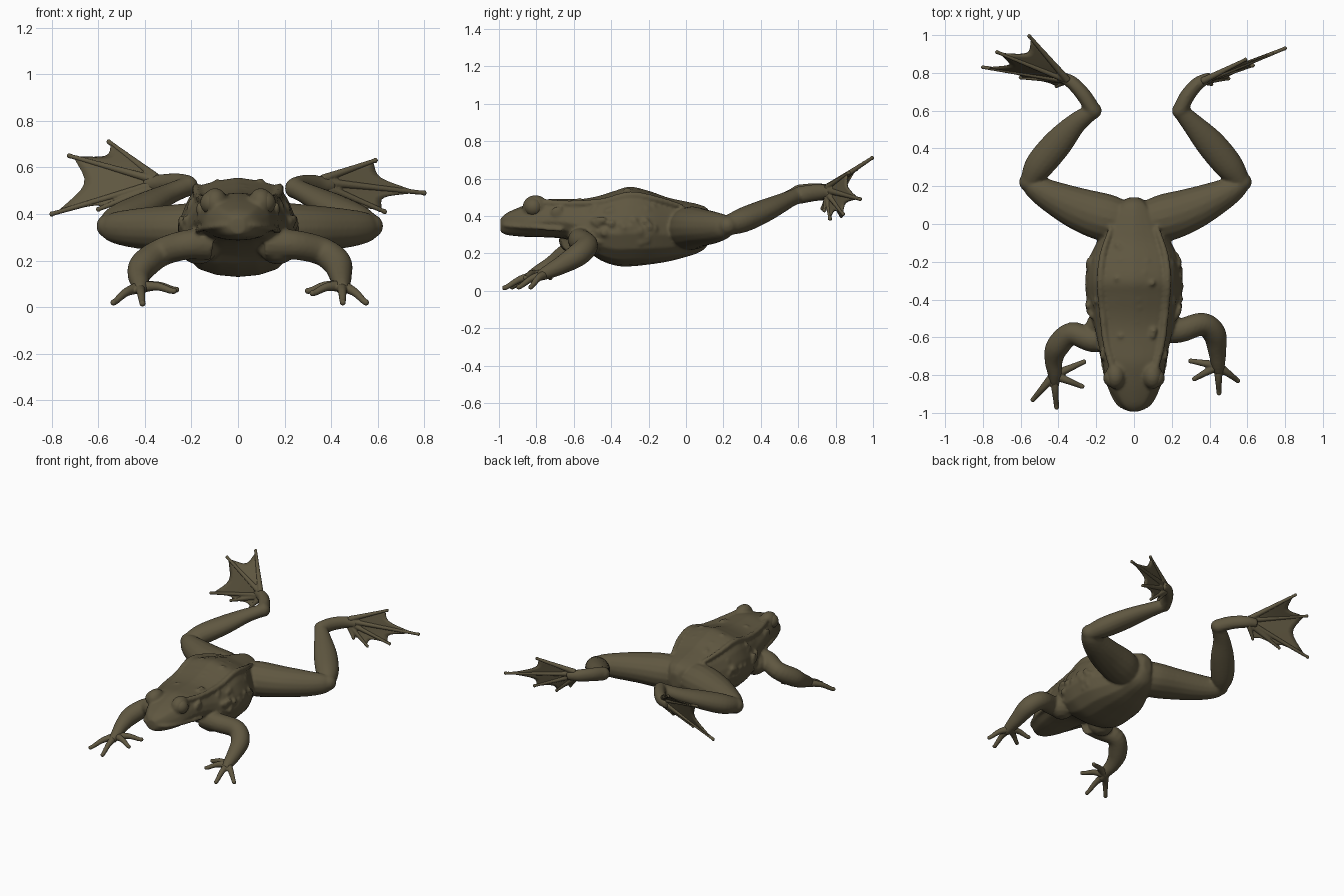
import bpy, bmesh, math, random
from mathutils import Vector

if "Cube" in bpy.data.objects:
    bpy.data.objects.remove(bpy.data.objects["Cube"])

random.seed(4)
skin = bpy.data.materials.new("olive_skin")
skin.diffuse_color = (0.115, 0.095, 0.052, 1)
skin.use_nodes = True
skin.node_tree.nodes["Principled BSDF"].inputs["Base Color"].default_value = skin.diffuse_color


def spline(keys, n=5):
    """Catmull-Rom through tuples of any length."""
    out = []
    for i in range(len(keys) - 1):
        a, b = keys[max(i - 1, 0)], keys[i]
        c, d = keys[i + 1], keys[min(i + 2, len(keys) - 1)]
        for k in range(n):
            t = k / n
            out.append([0.5 * (2 * q + (r - p) * t + (2 * p - 5 * q + 4 * r - s) * t * t
                               + (3 * q - p - 3 * r + s) * t ** 3)
                        for p, q, r, s in zip(a, b, c, d)])
    return out + [list(keys[-1])]


def loft(bm, rings):
    """Skin a list of closed rings and cap both ends."""
    vs = [[bm.verts.new(p) for p in ring] for ring in rings]
    n = len(vs[0])
    for a, b in zip(vs, vs[1:]):
        for i in range(n):
            bm.faces.new((a[i], a[(i + 1) % n], b[(i + 1) % n], b[i]))
    bm.faces.new(vs[0][::-1])
    bm.faces.new(vs[-1])


def limb(bm, keys, sides=16):
    """Tube through (x, y, z, horizontal radius, vertical radius)."""
    pts = spline(keys)
    rings = []
    for i, p in enumerate(pts):
        t = Vector(pts[min(i + 1, len(pts) - 1)][:3]) - Vector(pts[max(i - 1, 0)][:3])
        t.normalize()
        side = t.cross(Vector((0, 0, 1))).normalized()
        up = side.cross(t)
        ring = []
        for k in range(sides):
            a = 2 * math.pi * k / sides
            ring.append(Vector(p[:3]) + side * p[3] * math.cos(a) + up * p[4] * math.sin(a))
        rings.append(ring)
    loft(bm, rings)


def ball(bm, c, r, scale=(1, 1, 1), seg=16):
    geo = bmesh.ops.create_uvsphere(bm, u_segments=seg, v_segments=seg // 2, radius=r)
    for v in geo["verts"]:
        v.co = Vector(c) + Vector([a * b for a, b in zip(v.co, scale)])


def digit(bm, base, tip, r, lift=0.0):
    """Toe or finger with a slightly swollen tip."""
    b, t = Vector(base), Vector(tip)
    m = b.lerp(t, 0.5) + Vector((0, 0, lift))
    limb(bm, [(*b, r * 1.4, r * 1.4), (*m, r, r), (*b.lerp(t, 0.9), r * .75, r * .75),
              (*t, r * .7, r * .7)], 10)


def finish(bm, name):
    bmesh.ops.recalc_face_normals(bm, faces=bm.faces)
    me = bpy.data.meshes.new(name)
    bm.to_mesh(me)
    bm.free()
    for p in me.polygons:
        p.use_smooth = True
    ob = bpy.data.objects.new(name, me)
    me.materials.append(skin)
    bpy.context.collection.objects.link(ob)
    return ob


def fuse(ob, voxel, smooth):
    m = ob.modifiers.new("fuse", "REMESH")
    m.mode, m.voxel_size, m.use_smooth_shade = "VOXEL", voxel, True
    s = ob.modifiers.new("soften", "SMOOTH")
    s.factor, s.iterations = 0.5, smooth


# Head and trunk: stations of (y, half width, bottom, top)
trunk = [(-0.992, .03, .315, .385), (-.965, .07, .30, .412), (-.92, .105, .293, .435),
         (-.84, .145, .287, .465), (-.74, .168, .285, .49), (-.64, .19, .275, .49),
         (-.55, .21, .235, .492), (-.47, .238, .17, .507), (-.38, .255, .135, .535),
         (-.3, .258, .13, .557), (-.2, .245, .14, .535), (-.1, .2, .155, .50),
         (-.02, .155, .175, .482), (.06, .115, .20, .465), (.11, .075, .235, .445), (.14, .03, .30, .40)]
half = [(.0, .0), (.35, .02), (.65, .08), (.88, .22), (1, .42), (.94, .62), (.83, .78),
        (.70, .90), (.52, .94), (.27, .975), (0, 1)]
section = half + [(-a, b) for a, b in half[-2:0:-1]]
body = bmesh.new()
loft(body, [[(a * w, y, lo + b * (hi - lo)) for a, b in section] for y, w, lo, hi in spline(trunk, 4)])

for s in (-1, 1):
    # Lip, skin fold along the back, brow and eardrum
    limb(body, [(s * x, y, z, r, r) for x, y, z, r in
                [(.176, -.66, .325, .012), (.15, -.80, .338, .012), (.104, -.92, .345, .012),
                 (.062, -.967, .35, .012), (0, -.985, .352, .011)]], 8)
    limb(body, [(s * x, y, z, r, r) for x, y, z, r in
                [(.115, -.76, .472, .02), (.15, -.62, .466, .018), (.168, -.45, .475, .02),
                 (.178, -.3, .512, .02), (.165, -.16, .49, .018), (.12, -.02, .45, .014)]], 8)
    ball(body, (s * .098, -.805, .448), .064, (.85, 1.1, 1))
    ball(body, (s * .167, -.69, .42), .032, (.4, 1, 1))
    # Chest muscle at the shoulder
    ball(body, (s * .17, -.54, .26), .085, (1, 1, .9))
    # Warts on the flanks
    for i in range(45):
        y = random.uniform(-.5, -.17)
        w = .25 - 1.3 * max(0, abs(y + .33) - .09) ** 1.5
        h = random.uniform(-1, 1)
        ball(body, (s * (w - .03 * h * h - .022 * (h > .3)), y, .35 + .1 * h),
             random.uniform(.016, .026), (.6, 1, 1), seg=8)
# Low bumps on the back
for i in range(22):
    y = random.uniform(-.6, -.1)
    ball(body, (random.uniform(-.11, .11), y, .475 + .06 * math.exp(-((y + .3) / .13) ** 2)),
         random.uniform(.014, .022), seg=8)

# Rear legs; each side has its own ankle and foot pose
ankles = {1: (.245, .6, .51), -1: (-.215, .6, .52)}
for s in (-1, 1):
    k = 0 if s > 0 else -.015
    limb(body, [(s * (x + k), y, z, a, b) for x, y, z, a, b in
                [(.015, .01, .325, .09, .11), (.15, .03, .335, .125, .116), (.3, .077, .338, .114, .102),
                 (.45, .145, .338, .086, .086), (.55, .202, .342, .06, .066), (.595, .23, .348, .026, .038)]])
    ax, ay, az = ankles[s]
    limb(body, [(s * (.575 + k), .215, .345, .045, .05), (s * .505, .305, .378, .076, .066),
                (s * .405, .425, .43, .078, .06), (s * .305, .535, .482, .056, .046),
                (ax, ay, az, .042, .042)])
    ball(body, (ax, ay, az), .045)
    ball(body, (s * (.572 + k), .222, .348), .052)

feet = {
    1: dict(tarsus=[(.245, .6, .51), (.28, .675, .522), (.34, .745, .525), (.41, .78, .52)],
            toes=[(.59, .87, .63), (.80, .93, .49), (.63, .84, .41), (.50, .77, .385), (.41, .74, .43)]),
    -1: dict(tarsus=[(-.215, .6, .52), (-.265, .68, .53), (-.33, .75, .53), (-.40, .785, .53)],
             toes=[(-.555, .995, .71), (-.725, .91, .65), (-.80, .83, .40), (-.6, .775, .42), (-.41, .73, .44)])}
for s, f in feet.items():
    limb(body, [(*p, r, r * 1.15) for p, r in zip(f["tarsus"], (.042, .04, .036, .026))], 12)

# Front legs
arm_r = [(.12, -.56, .27), (.24, -.565, .268), (.36, -.53, .24), (.425, -.58, .19),
         (.44, -.67, .135), (.445, -.74, .10), (.45, -.79, .075)]
arm_l = [(-.12, -.6, .27), (-.22, -.615, .268), (-.33, -.58, .235), (-.405, -.65, .18),
         (-.425, -.72, .135), (-.42, -.79, .10), (-.42, -.845, .07)]
radii = [.07, .064, .061, .062, .049, .038, .026]
for arm in (arm_r, arm_l):
    limb(body, [(*p, r, r) for p, r in zip(arm, radii)])
    ball(body, arm[2], .057)
fuse(finish(body, "body_and_legs"), .009, 4)

# Fingers
hands = {"right": ((.445, -.75, .09), [(.30, -.725, .07), (.32, -.82, .06), (.45, -.895, .02), (.55, -.83, .02)]),
         "left": ((-.423, -.80, .085), [(-.265, -.73, .075), (-.275, -.86, .07), (-.41, -.97, .016), (-.535, -.93, .02)])}
for name, (base, tips) in hands.items():
    bm = bmesh.new()
    for tip in tips:
        digit(bm, base, tip, .019, .012)
        ball(bm, tip, .0145, seg=10)
    fuse(finish(bm, name + "_fingers"), .005, 3)

# Webbed rear feet: toes plus a scalloped membrane
for s, f in feet.items():
    name = "right" if s > 0 else "left"
    toes = [Vector(t) for t in f["toes"]]
    mid = Vector(f["tarsus"][2]).lerp(Vector(f["tarsus"][3]), .3)
    roots = [mid + Vector((0, 0, dz)) for dz in (.026, .014, 0, -.012, -.02)]
    bm = bmesh.new()
    for r, t in zip(roots, toes):
        digit(bm, r, t, .014)
        ball(bm, t, .012, seg=10)
    fuse(finish(bm, name + "_toes"), .005, 2)
    bm = bmesh.new()
    for i, (a, b) in enumerate(zip(toes, toes[1:])):
        grid = []
        for j in range(9):
            t = j / 8
            root = roots[i].lerp(roots[i + 1], t)
            edge = root + (a.lerp(b, t) - root) * (.95 - .2 * math.sin(math.pi * t))
            grid.append([bm.verts.new(root.lerp(edge, k / 8)) for k in range(9)])
        for p, q in zip(grid, grid[1:]):
            for k in range(8):
                bm.faces.new((p[k], p[k + 1], q[k + 1], q[k]))
    bmesh.ops.remove_doubles(bm, verts=bm.verts, dist=.0005)
    web = finish(bm, name + "_web")
    m = web.modifiers.new("thickness", "SOLIDIFY")
    m.thickness, m.offset = .008, 0

# Eyes
for s, name in ((1, "right_eye"), (-1, "left_eye")):
    bm = bmesh.new()
    ball(bm, (s * .112, -.815, .448), .05, seg=24)
    finish(bm, name)
